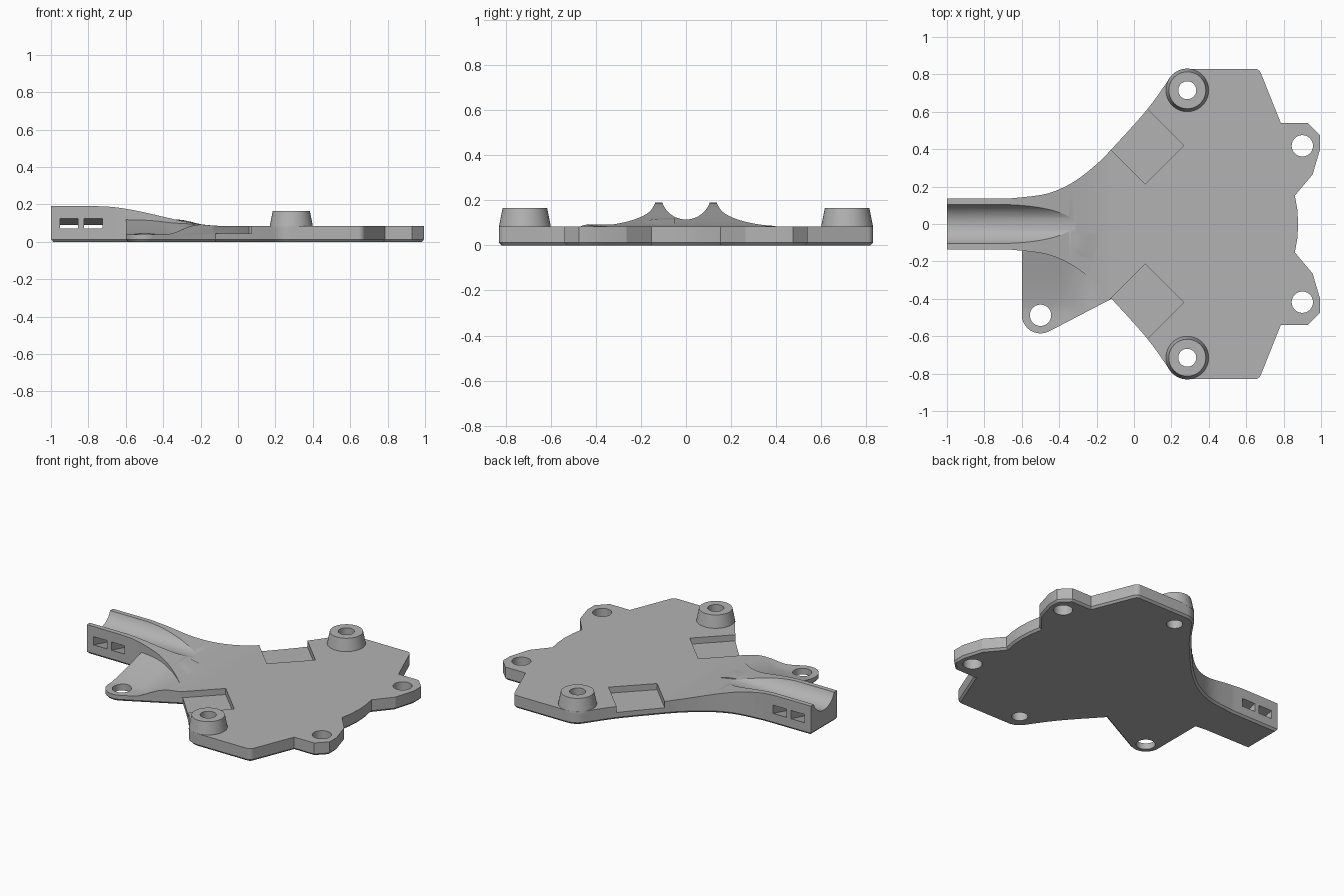
import bpy, bmesh
from math import sin, cos, radians, pi
from mathutils import Vector

cube = bpy.data.objects.get("Cube")
if cube:
    bpy.data.objects.remove(cube, do_unlink=True)

grey = bpy.data.materials.new("plain grey")
grey.use_nodes = True
grey.diffuse_color = (0.45, 0.45, 0.45, 1)
grey.node_tree.nodes["Principled BSDF"].inputs["Base Color"].default_value = grey.diffuse_color

PLATE = 0.085      # plate thickness
BEVEL = 0.013      # chamfer round the underside


def loft(name, rings, chamfer=False):
    """Closed solid through rings of points, optionally with a chamfered first cap."""
    bm = bmesh.new()
    loops = [[bm.verts.new(p) for p in ring] for ring in rings]
    for a, b in zip(loops, loops[1:]):
        for i in range(len(a)):
            bm.faces.new((a[i - 1], a[i], b[i], b[i - 1]))
    first = bm.faces.new(loops[0])
    bm.faces.new(loops[-1])
    bmesh.ops.recalc_face_normals(bm, faces=bm.faces)
    if chamfer:
        bmesh.ops.inset_region(bm, faces=[first], thickness=0.012, depth=BEVEL,
                               use_even_offset=True)
    mesh = bpy.data.meshes.new(name)
    bm.to_mesh(mesh)
    bm.free()
    mesh.materials.append(grey)
    obj = bpy.data.objects.new(name, mesh)
    bpy.context.collection.objects.link(obj)
    return obj


def prism(name, outline, z0, z1, chamfer=False):
    return loft(name, [[(x, y, z) for x, y in outline] for z in (z0, z1)], chamfer)


def arc(cx, cy, r, a0, a1, n):
    return [(cx + r * cos(radians(a0 + (a1 - a0) * i / n)),
             cy + r * sin(radians(a0 + (a1 - a0) * i / n))) for i in range(n + 1)]


def circle(cx, cy, r, n=40):
    return arc(cx, cy, r, 0, 360, n)[:-1]


def spline(points, n=5):
    """Catmull-Rom curve through the points."""
    p = [Vector(q) for q in [points[0]] + points + [points[-1]]]
    out = []
    for a, b, c, d in zip(p, p[1:], p[2:], p[3:]):
        for i in range(n):
            t = i / n
            out.append(tuple(0.5 * (2 * b + (c - a) * t + (2 * a - 5 * b + 4 * c - d) * t * t
                                    + (3 * b - a - 3 * c + d) * t ** 3)))
    return out + [points[-1]]


def boolean(target, tool, operation):
    mod = target.modifiers.new("bool", "BOOLEAN")
    mod.operation = operation
    mod.solver = "EXACT"
    mod.object = tool
    bpy.context.view_layer.objects.active = target
    bpy.ops.object.modifier_apply(modifier=mod.name)
    bpy.data.objects.remove(tool, do_unlink=True)


def step(v, lo, hi):
    t = min(1, max(0, (v - lo) / (hi - lo)))
    return t * t * (3 - 2 * t)


def body_height(x):
    return PLATE + 0.105 * (1 - step(x, -0.75, -0.08))


# Body outline: arm, flared neck, boss corner, tab; mirrored in y
flare = spline([(-0.66, 0.137), (-0.5, 0.155), (-0.4, 0.185), (-0.3, 0.24),
                (-0.2, 0.32), (-0.12, 0.4), (0.07, 0.612), (0.197, 0.789)])
half = [(-1, 0.135)] + flare[:-1] + arc(0.285, 0.715, 0.115, 140, 90, 6)
half += arc(0.645, 0.795, 0.035, 90, 22, 4)
half += [(0.785, 0.54), (0.93, 0.54), (0.995, 0.475), (0.995, 0.4), (0.955, 0.265),
         (0.86, 0.152), (0.873, 0.08)]
outline = half + [(0.878, 0)] + [(x, -y) for x, y in reversed(half)]
body = prism("mounting_plate", outline, BEVEL, 0.25, chamfer=True)

# Side profile trims the tall blank into arm, slope and flat plate
xs = [-1.1] + [-0.75 + 0.67 * i / 24 for i in range(25)] + [1.1]
profile = [(x, body_height(x)) for x in xs] + [(1.1, -0.1), (-1.1, -0.1)]
trim = loft("trim", [[(x, y, z) for x, z in profile] for y in (-1, 1)])
boolean(body, trim, "INTERSECT")


# Side ear: low lug whose top sweeps up to the arm and the plate
def ear_height(x, y):
    low = 0.04 + 0.08 * min(1, max(0, (y + 0.46) / 0.32)) ** 1.2
    return low + (body_height(x) - 0.0006 - low) * step(x, -0.38, -0.18)


ear_outline = [(-0.6, -0.05)] + arc(-0.5, -0.485, 0.1, 180, 297, 10)
ear_outline += [(-0.12, -0.4), (0, -0.3), (-0.1, -0.05)]
ear = prism("ear", ear_outline, BEVEL, 0.25, chamfer=True)
ys = [-0.65 + 0.7 * j / 28 for j in range(29)]
rows = []
for i in range(29):
    x = -0.65 + 0.7 * i / 28
    rows.append([(x, y, ear_height(x, y)) for y in ys] + [(x, ys[-1], -0.1), (x, ys[0], -0.1)])
boolean(ear, loft("ear_trim", rows), "INTERSECT")
boolean(body, ear, "UNION")

# Round channel along the arm
channel = [[(x, y, z) for y, z in circle(0, 0.226, 0.111, 64)] for x in (-1.1, -0.2)]
boolean(body, loft("channel_cutter", channel), "DIFFERENCE")

# Strap slots dipping under the channel
vee = [(0.16, 0.13), (0, 0.09), (-0.16, 0.13), (-0.16, 0.076), (0, 0.035), (0.16, 0.076)]
for x0, x1 in ((-0.952, -0.855), (-0.823, -0.725)):
    slot = loft("slot_cutter", [[(x, y, z) for y, z in vee] for x in (x0, x1)])
    boolean(body, slot, "DIFFERENCE")

for side in (1, -1):
    # Diagonal pocket open at the neck edge
    pocket = [(0.06, 0.213), (0.267, 0.42), (-0.033, 0.72), (-0.24, 0.513)]
    boolean(body, prism("pocket_cutter", [(x, y * side) for x, y in pocket], 0.045, 0.3),
            "DIFFERENCE")
    # Tapered boss
    boss = loft("boss", [[(x, y, z) for x, y in circle(0.285, 0.715 * side, r)]
                         for r, z in ((0.116, 0.075), (0.114, 0.09), (0.099, 0.165))])
    boolean(body, boss, "UNION")

# Screw holes
for x, y, r in ((0.285, 0.715, 0.048), (0.285, -0.715, 0.048), (0.9, 0.418, 0.057),
                (0.9, -0.418, 0.057), (-0.5, -0.488, 0.057)):
    boolean(body, prism("hole_cutter", circle(x, y, r), -0.1, 0.3), "DIFFERENCE")

# Smooth curved walls, keep machined edges crisp
bpy.ops.object.select_all(action="DESELECT")
body.select_set(True)
bpy.context.view_layer.objects.active = body
bpy.ops.object.shade_smooth_by_angle(angle=radians(20))
weighted = body.modifiers.new("weighted normals", "WEIGHTED_NORMAL")
weighted.keep_sharp = True
